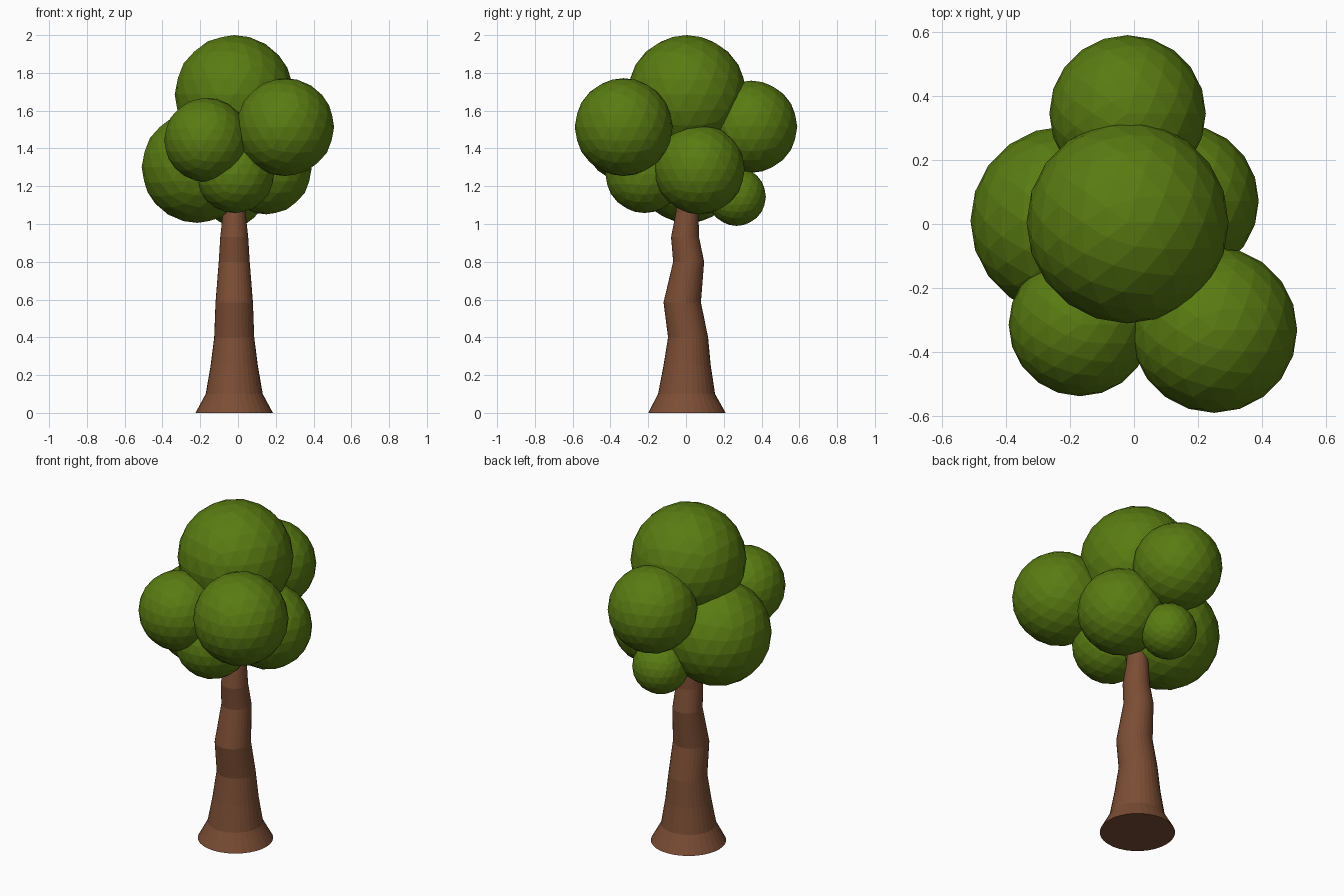
import bpy, bmesh, math

if "Cube" in bpy.data.objects:
    bpy.data.objects.remove(bpy.data.objects["Cube"])

def material(name, color):
    m = bpy.data.materials.new(name)
    m.diffuse_color = (*color, 1)
    m.use_nodes = True
    m.node_tree.nodes["Principled BSDF"].inputs["Base Color"].default_value = m.diffuse_color
    return m

bark = material("bark", (0.20, 0.075, 0.035))
leaf = material("leaf", (0.10, 0.20, 0.006))

def add_object(name, bm, mat):
    bmesh.ops.recalc_face_normals(bm, faces=bm.faces[:])
    me = bpy.data.meshes.new(name)
    bm.to_mesh(me)
    bm.free()
    me.materials.append(mat)
    ob = bpy.data.objects.new(name, me)
    bpy.context.collection.objects.link(ob)
    return ob

# Trunk: stacked rings (z, centre y, radius), wobbling towards the crown
RINGS = [(0, 0.005, 0.205), (0.1, 0.003, 0.151), (0.25, 0.006, 0.125),
         (0.4, 0.011, 0.106), (0.585, -0.02, 0.099), (0.8, 0.014, 0.082),
         (0.93, -0.005, 0.074), (1.06, 0.006, 0.06), (1.3, 0.005, 0.05)]
SIDES = 32
bm = bmesh.new()
loops = []
for z, cy, r in RINGS:
    angles = [2 * math.pi * i / SIDES for i in range(SIDES)]
    loops.append([bm.verts.new((-0.02 + r * math.cos(a), cy + r * math.sin(a), z))
                  for a in angles])
for low, high in zip(loops, loops[1:]):
    for i in range(SIDES):
        j = (i + 1) % SIDES
        bm.faces.new((low[i], low[j], high[j], high[i]))
bm.faces.new(loops[0][::-1])
bm.faces.new(loops[-1])
add_object("trunk", bm, bark)

# Crown: faceted leaf balls (x, y, z, radius)
BALLS = {
    "top": (-0.02, 0.005, 1.685, 0.315),
    "front_right": (0.25, -0.33, 1.513, 0.259),
    "front_left": (-0.168, -0.314, 1.445, 0.223),
    "left": (-0.215, 0.01, 1.301, 0.295),
    "back": (-0.02, 0.345, 1.515, 0.244),
    "right": (0.15, 0.072, 1.29, 0.239),
    "front_low": (-0.015, -0.22, 1.265, 0.207),
    "back_low": (-0.02, 0.268, 1.145, 0.155),
}
for name, (x, y, z, r) in BALLS.items():
    bm = bmesh.new()
    bmesh.ops.create_icosphere(bm, subdivisions=3, radius=r)
    add_object("leaf_ball_" + name, bm, leaf).location = (x, y, z)
